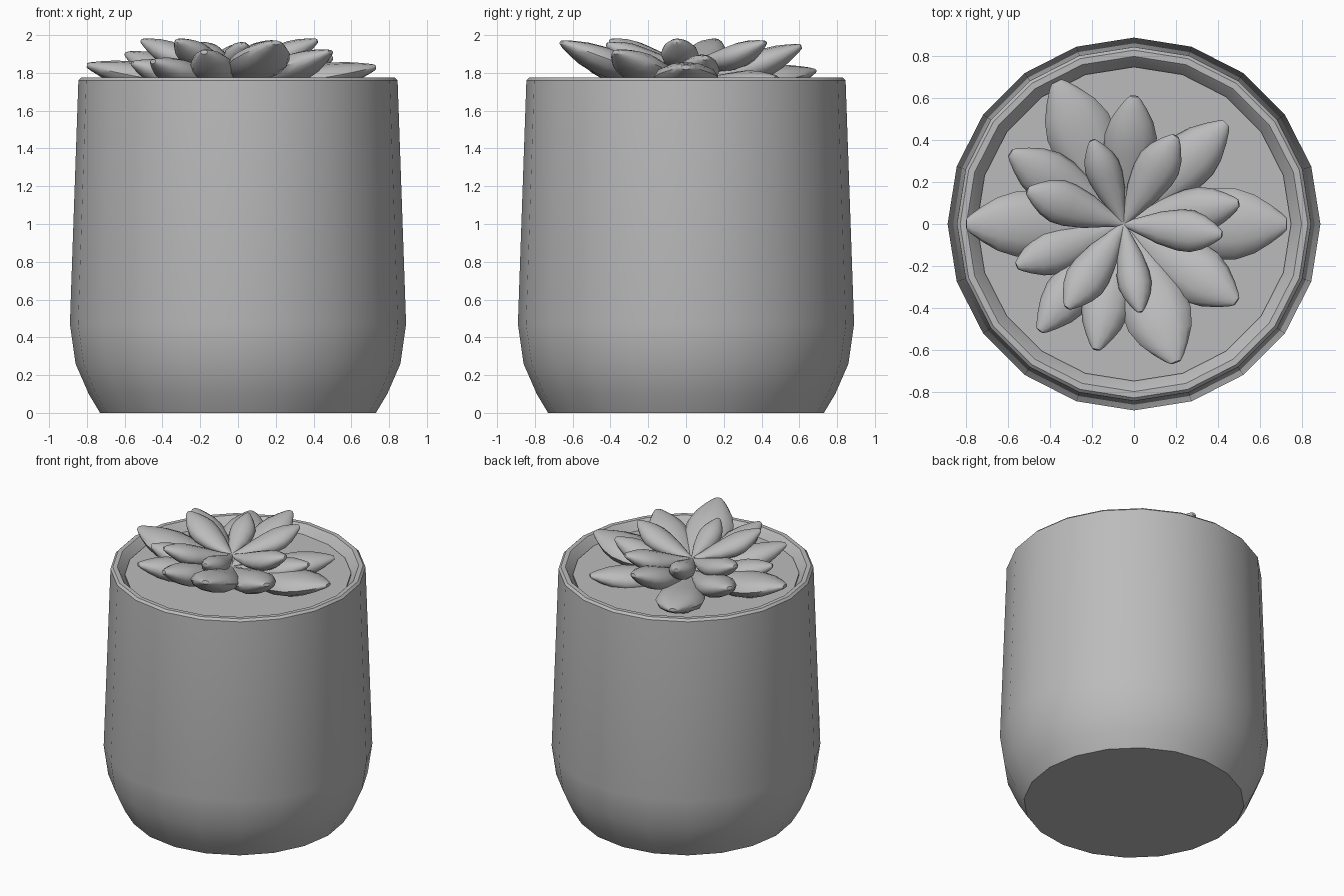
import bpy, bmesh, math
from mathutils import Vector

cube = bpy.data.objects.get("Cube")
if cube:
    bpy.data.objects.remove(cube, do_unlink=True)

SIDES = 20


def make_material(name, color):
    mat = bpy.data.materials.new(name)
    mat.use_nodes = True
    mat.diffuse_color = color
    mat.node_tree.nodes["Principled BSDF"].inputs["Base Color"].default_value = color
    return mat


grey = make_material("plain grey", (0.5, 0.5, 0.5, 1))


def finish(bm, name, angle):
    bmesh.ops.recalc_face_normals(bm, faces=bm.faces)
    mesh = bpy.data.meshes.new(name)
    bm.to_mesh(mesh)
    bm.free()
    mesh.materials.append(grey)
    obj = bpy.data.objects.new(name, mesh)
    bpy.context.collection.objects.link(obj)
    bpy.ops.object.select_all(action='DESELECT')
    obj.select_set(True)
    bpy.context.view_layer.objects.active = obj
    bpy.ops.object.shade_smooth_by_angle(angle=math.radians(angle))
    return obj


def loft(bm, rings, cap_start=True, cap_end=True):
    """Skin a list of rings of points with quads."""
    loops = [[bm.verts.new(p) for p in ring] for ring in rings]
    n = len(loops[0])
    for a, b in zip(loops, loops[1:]):
        for i in range(n):
            j = (i + 1) % n
            bm.faces.new((a[i], a[j], b[j], b[i]))
    if cap_start:
        bm.faces.new(loops[0][::-1])
    if cap_end:
        bm.faces.new(loops[-1])


def circle(r, z):
    steps = [2 * math.pi * i / SIDES for i in range(SIDES)]
    return [(r * math.sin(a), r * math.cos(a), z) for a in steps]


# Pot: rounded foot, tapering wall, thin bevelled rim, sloping inner wall
pot_profile = [(0.73, 0), (0.79, 0.1), (0.86, 0.26), (0.89, 0.47),
               (0.845, 1.76), (0.83, 1.775), (0.80, 1.775), (0.79, 1.765), (0.745, 1.70)]
bm = bmesh.new()
loft(bm, [circle(r, z) for r, z in pot_profile], cap_end=False)
finish(bm, "pot", 35)

# Soil disc
bm = bmesh.new()
loft(bm, [circle(0.75, 1.68), circle(0.75, 1.72)])
finish(bm, "soil", 35)

# Leaf outline: position along the leaf, relative half width
OUTLINE = [(0, 0.12), (0.15, 0.4), (0.35, 0.78), (0.55, 0.99), (0.68, 1),
           (0.8, 0.82), (0.9, 0.54), (0.97, 0.3), (1, 0.16)]


def leaf(name, tip, width, base_z, thickness):
    base = Vector((-0.05, 0, base_z))
    axis = Vector(tip) - base
    side = axis.cross(Vector((0, 0, 1))).normalized()
    up = side.cross(axis).normalized()
    rings = []
    for t, w in OUTLINE:
        center = base + axis * t - up * 0.03 * math.sin(math.pi * t)
        ring = []
        for i in range(12):
            a = math.pi * i / 6
            ring.append(center + side * math.cos(a) * w * width / 2
                        + up * math.sin(a) * w * thickness / 2)
        rings.append(ring)
    bm = bmesh.new()
    loft(bm, rings)
    finish(bm, name, 50)


# Lower whorl: tip and width
outer = [((-0.80, 0, 1.84), 0.31), ((0.73, 0, 1.83), 0.34),
         ((-0.37, 0.68, 1.81), 0.32), ((0.44, 0.48, 1.77), 0.26),
         ((0.20, -0.66, 1.96), 0.32), ((0, 0.61, 1.94), 0.25),
         ((-0.59, 0.34, 1.90), 0.25), ((-0.56, -0.20, 1.85), 0.22),
         ((-0.45, -0.51, 1.86), 0.23), ((0.49, -0.37, 1.91), 0.28),
         ((-0.18, -0.60, 1.91), 0.23), ((0.50, 0.10, 1.88), 0.22)]
for i, (tip, width) in enumerate(outer):
    leaf(f"outer_leaf_{i + 1}", tip, width, 1.75, 0.15)

# Upper whorl
inner = [((-0.51, 0.16, 1.97), 0.21), ((-0.20, 0.40, 1.95), 0.17),
         ((0.20, 0.42, 1.96), 0.21), ((0.42, -0.05, 1.97), 0.20),
         ((0.03, -0.42, 1.95), 0.16), ((-0.32, -0.40, 1.97), 0.20)]
for i, (tip, width) in enumerate(inner):
    leaf(f"inner_leaf_{i + 1}", tip, width, 1.84, 0.13)
